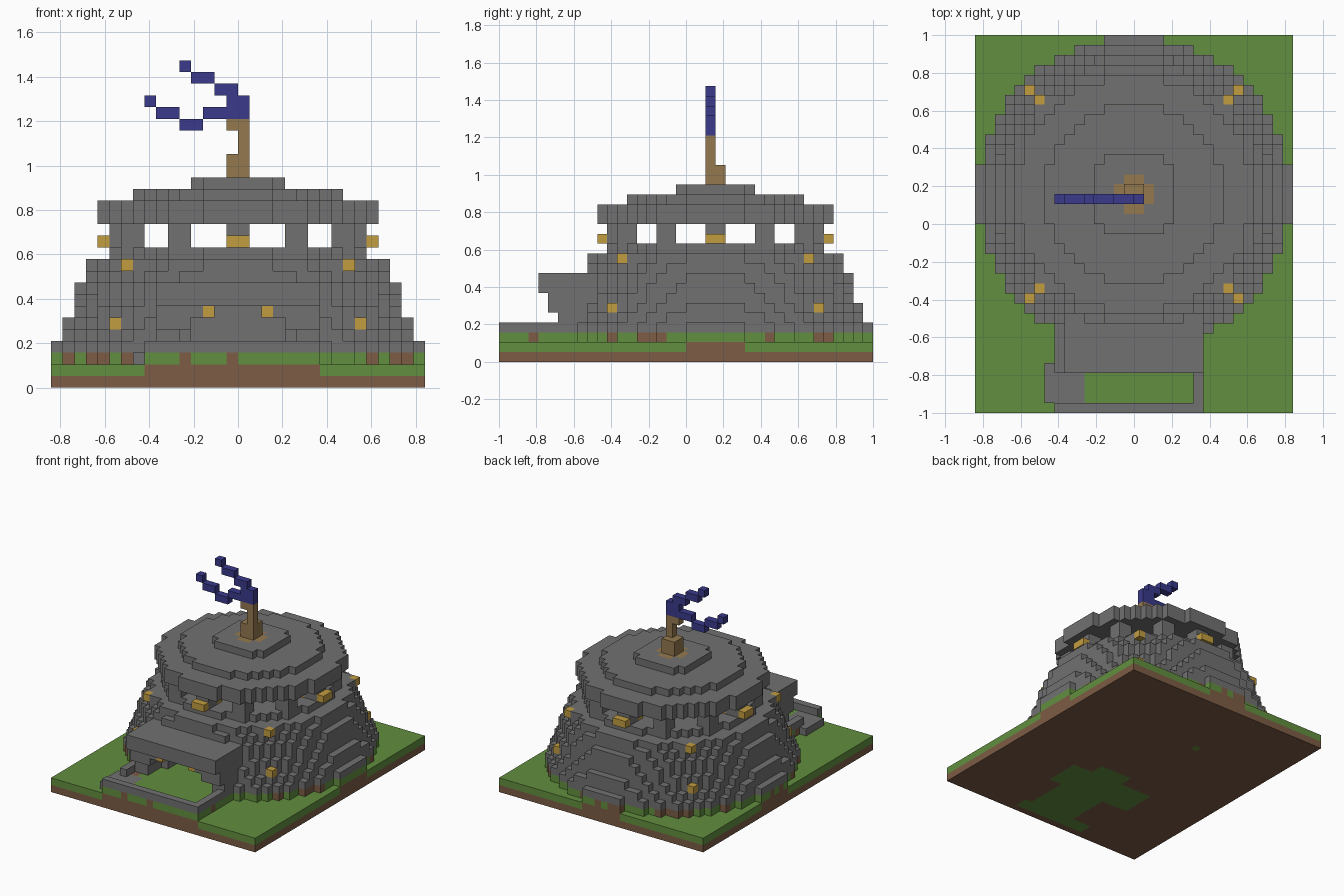
import bpy, bmesh, random
from mathutils import Vector

random.seed(7)
U = 1 / 19          # block size
CY = 3              # tower centre, in blocks along y

cube = bpy.data.objects.get("Cube")
if cube:
    bpy.data.objects.remove(cube, do_unlink=True)


def material(name, rgb):
    m = bpy.data.materials.new(name)
    m.use_nodes = True
    m.diffuse_color = (*rgb, 1)
    m.node_tree.nodes["Principled BSDF"].inputs["Base Color"].default_value = (*rgb, 1)
    return m


stone = material("stone grey", (0.165, 0.165, 0.165))
grass = material("grass green", (0.122, 0.275, 0.05))
dirt = material("dirt brown", (0.205, 0.107, 0.06))
wood = material("wood brown", (0.296, 0.19, 0.078))
cloth = material("flag blue", (0.042, 0.042, 0.26))
glow = material("lantern yellow", (0.54, 0.34, 0.052))

part_material = {
    "grass": grass, "soil": dirt, "tower_wall": stone, "porch": stone,
    "yard_wall": stone, "pillars": stone, "roof": stone,
    "lanterns": glow, "flag_pole": wood, "flag": cloth,
}
blocks = {}         # block position -> part name


def box(part, x0, x1, y0, y1, z0, z1):
    for x in range(x0, x1):
        for y in range(y0, y1):
            for z in range(z0, z1):
                if part:
                    blocks[x, y, z] = part
                else:
                    blocks.pop((x, y, z), None)


def disc(part, r, z0, z1):
    for x in range(-17, 17):
        for y in range(-17, 17):
            if (x + .5) ** 2 + (y + .5) ** 2 <= r * r:
                box(part, x, x + 1, y + CY, y + CY + 1, z0, z1)


def tower_box(part, cx, cy, hx, hy, z0, z1):
    """Box around a point measured from the tower axis."""
    box(part, cx - hx, cx + hx, cy + CY - hy, cy + CY + hy, z0, z1)


# Ground: soil, turf, and soil where the mound covers it
box("soil", -16, 16, -19, 19, 0, 1)
box("grass", -16, 16, -19, 19, 1, 2)
disc("soil", 15.85, 1, 2)
box("soil", -8, 7, -19, -8, 1, 2)
box("grass", -6, 5, -18, -16, 0, 1)
box("grass", -3, 4, -16, -10, 0, 1)
box("grass", -7, 6, -10, -5, 0, 1)
box("grass", -2, 3, -5, -3, 0, 1)
box("grass", -4, -3, 8, 9, 0, 1)

# Mound with scattered soil patches
disc("grass", 15.85, 2, 3)
box("grass", -8, 7, -19, -8, 2, 3)
for (x, y, z), part in list(blocks.items()):
    indoors = -6 <= x < 6 and -18 <= y < -4
    if z == 2 and not indoors and random.random() < 0.22:
        blocks[x, y, z] = "soil"

# Tapering round wall, one disc per course
courses = [15.85, 15.4, 14.85, 14.4, 14.1, 13.75, 13.3, 12.85, 11.0]
for i, r in enumerate(courses):
    disc("tower_wall", r, 3 + i, 4 + i)

# Porch with stepped front and overhanging roof
box("porch", -7, 7, -13, -6, 3, 5)
box("porch", -7, 7, -14, -6, 5, 7)
box("porch", -7, 7, -15, -6, 7, 9)

# Arched doorway and hall
box(None, -5, 5, -15, -10, 3, 5)
box(None, -4, 4, -15, -10, 5, 6)
box(None, -3, 3, -15, -10, 6, 7)
box(None, -4, 4, -10, -4, 3, 7)

# Yard wall and entrance step
box("yard_wall", -8, 7, -19, -18, 3, 4)
box("yard_wall", 6, 7, -19, -12, 3, 4)
box("yard_wall", -8, -7, -15, -11, 3, 4)
box("yard_wall", -9, -5, -18, -14, 2, 3)

# Gallery pillars
for s in (-1, 1):
    tower_box("pillars", 0, 10 * s, 1, 1, 12, 14)
    tower_box("pillars", 10 * s, 0, 1, 1, 12, 14)
    for t in (-1, 1):
        tower_box("pillars", 5 * s, 9 * t, 1, 1, 12, 14)
        tower_box("pillars", 9 * s, 5 * t, 1, 1, 12, 14)

# Stepped roof
disc("roof", 11.9, 14, 16)
disc("roof", 8.95, 16, 17)
disc("roof", 4.35, 17, 18)

# Lanterns: both sides of the axis pillars, on the wall diagonals, in the arch
for s in (-1, 1):
    for d in (8, 11):
        a = d if s > 0 else -d - 1
        box("lanterns", a, a + 1, CY - 1, CY + 1, 12, 13)
        box("lanterns", -1, 1, CY + a, CY + a + 1, 12, 13)
    for t in (-1, 1):
        for d, z in ((10, 5), (9, 10)):
            x = d if s > 0 else -d - 1
            y = CY + (d if t > 0 else -d - 1)
            box("lanterns", x, x + 1, y, y + 1, z, z + 1)
for x in (-3, 2):
    box("lanterns", x, x + 1, -14, -13, 6, 7)

# Flag pole with cross-shaped foot
box("flag_pole", -2, 2, 2, 4, 17, 18)
box("flag_pole", -1, 1, 1, 5, 17, 18)
box("flag_pole", -1, 1, 2, 4, 18, 20)
box("flag_pole", 0, 1, 2, 3, 20, 23)
box("flag_pole", -1, 0, 2, 3, 22, 23)

# Forked flag: (x start, x end, z start, z end)
for x0, x1, z0, z1 in [(-1, 1, 23, 25), (-2, 0, 25, 26), (-4, -2, 26, 27),
                       (-5, -4, 27, 28), (-3, -1, 23, 24), (-5, -3, 22, 23),
                       (-7, -5, 23, 24), (-8, -7, 24, 25)]:
    box("flag", x0, x1, 2, 3, z0, z1)


def build(part):
    """Mesh the exposed block faces of one part."""
    bm = bmesh.new()
    for cell in [c for c, p in blocks.items() if p == part]:
        centre = Vector(cell) + Vector((.5, .5, .5))
        for axis in range(3):
            for sign in (-1, 1):
                near = list(cell)
                near[axis] += sign
                if tuple(near) in blocks:
                    continue
                n, a, b = Vector(), Vector(), Vector()
                n[axis] = sign * .5
                a[(axis + 1) % 3] = .5
                b[(axis + 2) % 3] = .5 * sign
                mid = centre + n
                bm.faces.new([bm.verts.new((mid + c) * U)
                              for c in (-a - b, a - b, a + b, b - a)])
    bmesh.ops.remove_doubles(bm, verts=bm.verts, dist=U / 100)
    mesh = bpy.data.meshes.new(part)
    bm.to_mesh(mesh)
    bm.free()
    mesh.materials.append(part_material[part])
    bpy.context.collection.objects.link(bpy.data.objects.new(part, mesh))


for part in part_material:
    build(part)
